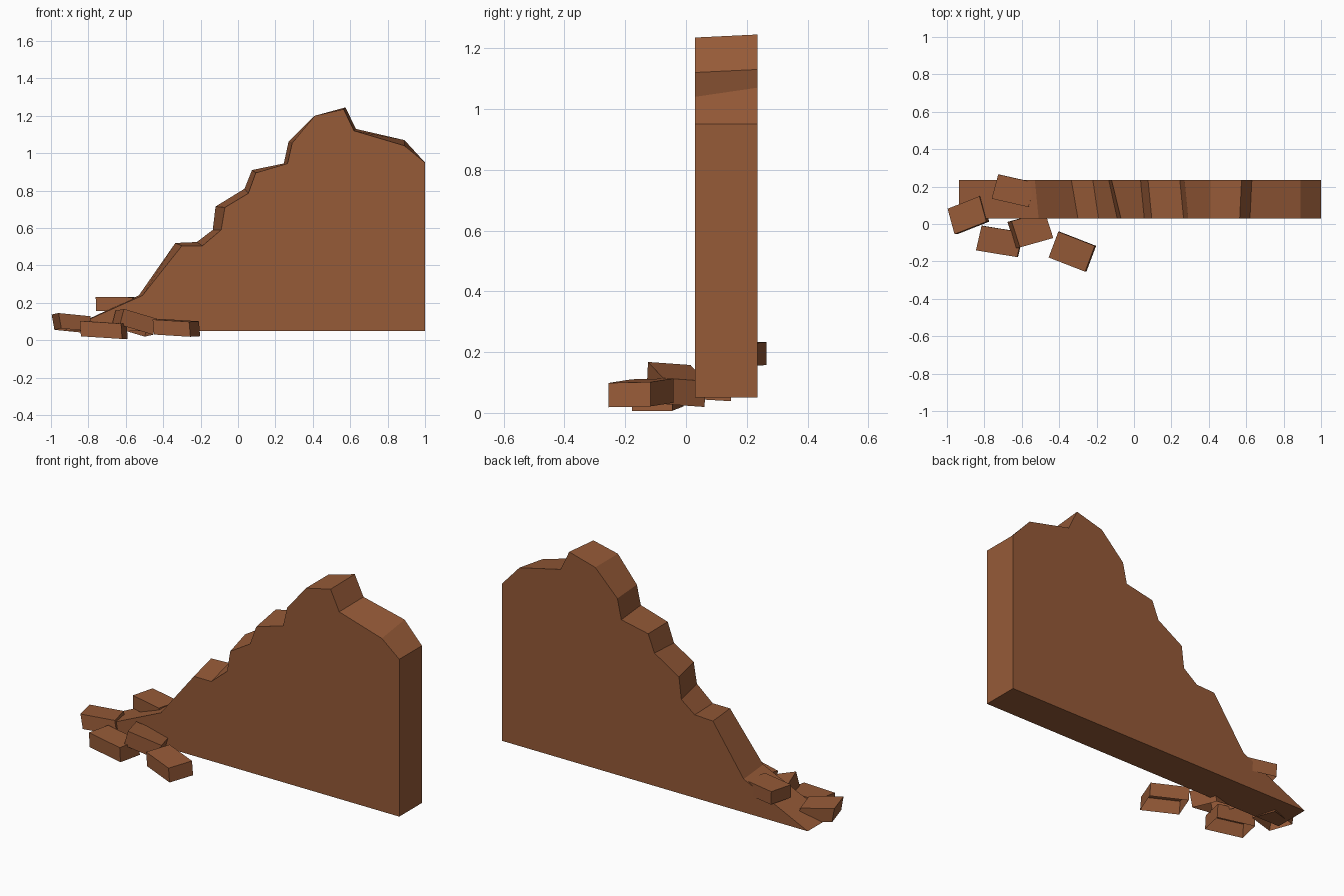
import bpy, bmesh
from mathutils import Vector

brick_mat = bpy.data.materials.new("brick brown")
brick_mat.diffuse_color = (0.305, 0.103, 0.039, 1)


def finish(name, bm):
    mesh = bpy.data.meshes.new(name)
    bm.to_mesh(mesh)
    bm.free()
    mesh.materials.append(brick_mat)
    bpy.context.collection.objects.link(bpy.data.objects.new(name, mesh))


# Broken wall: rows of (front x, front z, back x, back z) along the crumbling top
crest = [(-0.935, 0.05, -0.935, 0.05), (-0.51, 0.24, -0.53, 0.24),
         (-0.30, 0.505, -0.335, 0.52), (-0.19, 0.505, -0.22, 0.525),
         (-0.09, 0.59, -0.135, 0.59), (-0.07, 0.71, -0.12, 0.715),
         (0.055, 0.785, 0.035, 0.81), (0.095, 0.895, 0.075, 0.91),
         (0.265, 0.945, 0.245, 0.945), (0.29, 1.055, 0.27, 1.06),
         (0.41, 1.20, 0.41, 1.20), (0.565, 1.235, 0.575, 1.245),
         (0.62, 1.12, 0.63, 1.13), (0.89, 1.04, 0.89, 1.07),
         (1.0, 0.95, 1.0, 0.95), (1.0, 0.05, 1.0, 0.05)]
bm = bmesh.new()
front = [bm.verts.new((p[0], 0.03, p[1])) for p in crest]
back = [bm.verts.new((p[2], 0.235, p[3])) for p in crest]
bm.faces.new(front)
bm.faces.new(back[::-1])
for i in range(len(crest)):
    j = (i + 1) % len(crest)
    bm.faces.new((front[i], back[i], back[j], front[j]))
bmesh.ops.recalc_face_normals(bm, faces=bm.faces)
finish("broken_wall", bm)


# Fallen brick: skewed box, open underneath, from top centre and three edges
def brick(name, centre, length, width, down):
    c, u, w, d = (Vector(v) for v in (centre, length, width, down))
    bm = bmesh.new()
    top = [bm.verts.new(c + u * a / 2 + w * b / 2)
           for a, b in ((-1, -1), (1, -1), (1, 1), (-1, 1))]
    low = [bm.verts.new(v.co + d) for v in top]
    bm.faces.new(top)
    for i in range(4):
        j = (i + 1) % 4
        bm.faces.new((low[i], low[j], top[j], top[i]))
    finish(name, bm)


brick("brick_left", (-0.893, 0.047, 0.133),
      (0.17, 0.067, -0.017), (-0.037, 0.136, -0.008), (0.015, 0, -0.082))
brick("brick_front", (-0.72, -0.093, 0.096),
      (0.22, -0.036, -0.014), (0.03, 0.132, 0), (0.005, 0, -0.082))
brick("brick_leaning", (-0.543, -0.03, 0.136),
      (0.178, 0.05, -0.053), (-0.045, 0.14, -0.010), (-0.022, -0.004, -0.085))
brick("brick_right", (-0.333, -0.148, 0.106),
      (0.195, -0.076, -0.012), (0.052, 0.138, 0.003), (0.007, 0, -0.08))
brick("brick_on_wall", (-0.645, 0.178, 0.231),
      (0.197, -0.045, -0.003), (0.035, 0.13, 0), (0.003, 0, -0.075))
